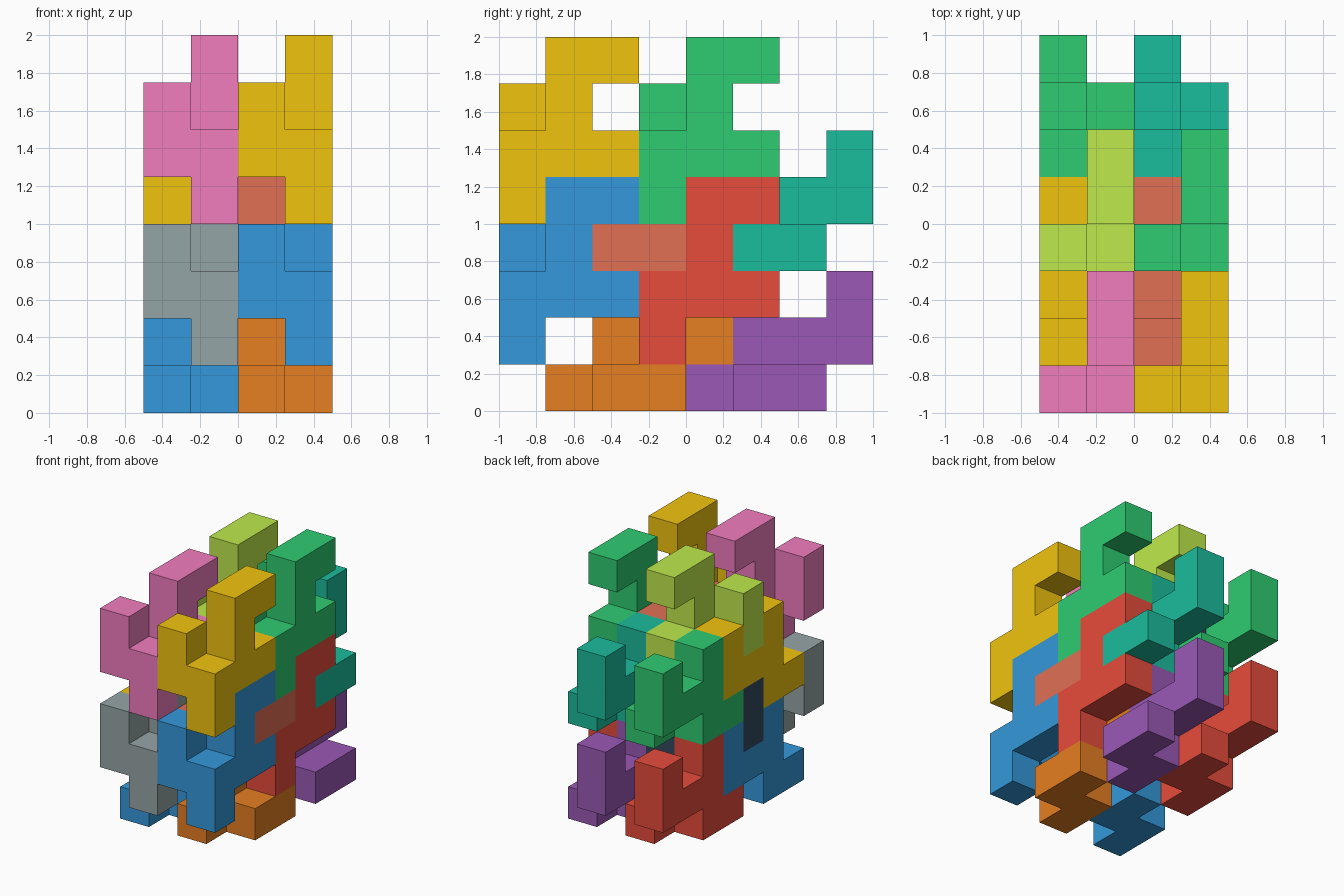
import bpy, bmesh, math
from mathutils import Vector

if "Cube" in bpy.data.objects:
    bpy.data.objects.remove(bpy.data.objects["Cube"])

U = 0.25                            # size of one cube cell
ORIGIN = Vector((-0.5, -1.0, 0.0))  # corner of cell (0, 0, 0)

# One nine-cube block, and the same block turned half a turn
HOOK = [(0, 0, 1), (0, 0, 2), (1, 0, 0), (1, 0, 1), (1, 1, 1),
        (1, 2, 1), (1, 1, 2), (1, 1, 3), (1, 2, 3)]
TURNED = [(1 - i, k, j) for i, j, k in HOOK]

COLOURS = {
    "blue": "3498db", "red": "e74c3c", "green": "2ecc71", "yellow": "f1c40f",
    "purple": "9b59b6", "orange": "e67e22", "teal": "1abc9c", "grey": "95a5a6",
    "pink": "f17dbe", "lime": "bfea4c", "coral": "e17055", "navy": "34495e",
}


def material(name):
    mat = bpy.data.materials.get(name)
    if mat is None:
        mat = bpy.data.materials.new(name)
        rgb = [int(COLOURS[name][n:n + 2], 16) / 255 for n in (0, 2, 4)]
        mat.diffuse_color = [((c + 0.055) / 1.055) ** 2.4 for c in rgb] + [1]
        mat.use_nodes = True
        mat.node_tree.nodes["Principled BSDF"].inputs["Base Color"].default_value = mat.diffuse_color
    return mat


def block(name, cells, offset, colour):
    """Join cube cells into one block, keeping only its outer faces."""
    bm = bmesh.new()
    filled = set(cells)
    for cell in cells:
        for axis in range(3):
            for side in (-1, 1):
                step = [0, 0, 0]
                step[axis] = side
                if tuple(a + b for a, b in zip(cell, step)) in filled:
                    continue
                u, v = Vector((0, 0, 0)), Vector((0, 0, 0))
                u[(axis + 1) % 3] = 0.5
                v[(axis + 2) % 3] = 0.5 * side
                mid = Vector(cell) + Vector(offset) + Vector((0.5, 0.5, 0.5)) + Vector(step) * 0.5
                corners = (mid - u - v, mid + u - v, mid + u + v, mid - u + v)
                bm.faces.new([bm.verts.new(ORIGIN + p * U) for p in corners])
    bmesh.ops.remove_doubles(bm, verts=bm.verts, dist=1e-4)
    bmesh.ops.dissolve_limit(bm, angle_limit=math.radians(1), verts=bm.verts, edges=bm.edges)
    mesh = bpy.data.meshes.new(name)
    bm.to_mesh(mesh)
    bm.free()
    mesh.materials.append(material(colour))
    bpy.context.collection.objects.link(bpy.data.objects.new(name, mesh))


# Colours as (left, right) pairs for each row (front/back) and level (lower/upper)
HOOK_COLOURS = {(0, 0): ("grey", "blue"), (0, 1): ("pink", "yellow"),
                (1, 0): ("navy", "red"), (1, 1): ("lime", "green")}
TURNED_COLOURS = {(0, 0): ("blue", "orange"), (0, 1): ("yellow", "coral"),
                  (1, 0): ("red", "purple"), (1, 1): ("green", "teal")}

# The blocks interlock, repeating every 2 cells in x and 3 cells in y and z
for label, cells, shift, table in (("hook_block", HOOK, (0, 0, 1), HOOK_COLOURS),
                                   ("turned_block", TURNED, (0, 1, 0), TURNED_COLOURS)):
    for (row, level), pair in table.items():
        for col, colour in enumerate(pair):
            place = "_".join((("front", "back")[row], ("lower", "upper")[level],
                              ("left", "right")[col]))
            offset = (shift[0] + 2 * col, shift[1] + 3 * row, shift[2] + 3 * level)
            block(f"{label}_{place}", cells, offset, colour)
